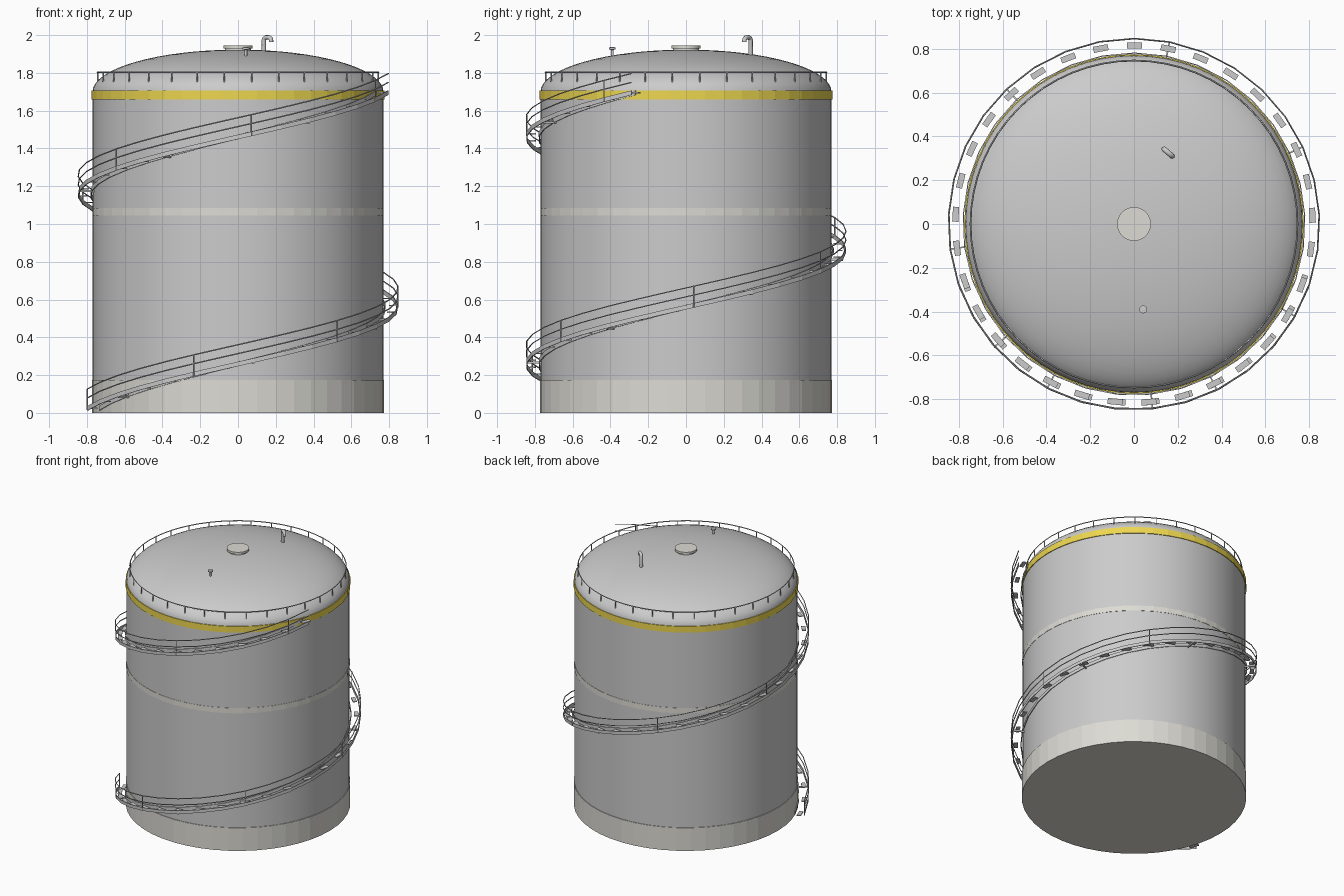
import bpy, bmesh, math
from mathutils import Vector, Matrix

if "Cube" in bpy.data.objects:
    bpy.data.objects.remove(bpy.data.objects["Cube"])

START, STEP, N = math.radians(199.6), math.radians(10.88), 46
Z0, Z1 = 0.024, 1.695


def material(name, rgb):
    m = bpy.data.materials.new(name)
    m.diffuse_color = (*rgb, 1)
    m.use_nodes = True
    m.node_tree.nodes["Principled BSDF"].inputs["Base Color"].default_value = m.diffuse_color
    return m


YELLOW = material("yellow_paint", (0.85, 0.68, 0.08))
PALE = material("pale_concrete", (0.72, 0.71, 0.66))


def finish(name, bm, mat=None, smooth=False):
    bmesh.ops.recalc_face_normals(bm, faces=bm.faces)
    me = bpy.data.meshes.new(name)
    bm.to_mesh(me)
    bm.free()
    ob = bpy.data.objects.new(name, me)
    bpy.context.collection.objects.link(ob)
    if mat:
        me.materials.append(mat)
    if smooth:
        bpy.ops.object.select_all(action='DESELECT')
        bpy.context.view_layer.objects.active = ob
        ob.select_set(True)
        bpy.ops.object.shade_smooth_by_angle(angle=math.radians(35))
    return ob


def lathe(name, profile, n=48, mat=None, smooth=False, at=(0, 0)):
    bm = bmesh.new()
    vs = [bm.verts.new((r, 0, z)) for r, z in profile]
    es = [bm.edges.new(p) for p in zip(vs, vs[1:])]
    bmesh.ops.spin(bm, geom=vs + es, cent=(0, 0, 0), axis=(0, 0, 1),
                   angle=math.tau, steps=n, use_duplicate=False)
    bmesh.ops.remove_doubles(bm, verts=bm.verts, dist=1e-5)
    ob = finish(name, bm, mat, smooth)
    ob.location = (*at, 0)
    return ob


def wire(name, paths, radius, cyclic=False, res=0):
    cu = bpy.data.curves.new(name, 'CURVE')
    cu.dimensions = '3D'
    cu.bevel_depth, cu.bevel_resolution, cu.use_fill_caps = radius, res, True
    for pts in paths:
        s = cu.splines.new('POLY')
        s.points.add(len(pts) - 1)
        for p, co in zip(s.points, pts):
            p.co = (*co, 1)
        s.use_cyclic_u = cyclic
    ob = bpy.data.objects.new(name, cu)
    bpy.context.collection.objects.link(ob)
    return ob


def helix(k, r, dz=0.0):
    a = START + k * STEP
    return Vector((r * math.cos(a), r * math.sin(a), Z0 + (Z1 - Z0) * k / N + dz))


def stringer(name, r, t=0.005, h=0.024):
    bm = bmesh.new()
    rings = [[bm.verts.new(helix(k, r + dr, dz)) for dr, dz in
              ((-t/2, -h/2), (t/2, -h/2), (t/2, h/2), (-t/2, h/2))] for k in range(N + 1)]
    for a, b in zip(rings, rings[1:]):
        for i in range(4):
            bm.faces.new((a[i], a[(i+1) % 4], b[(i+1) % 4], b[i]))
    bm.faces.new(rings[0])
    bm.faces.new(rings[-1])
    return finish(name, bm)


def boxes_on_stair(name, ks, r, size, dz=0.0):
    bm = bmesh.new()
    for k in ks:
        m = (Matrix.Translation(helix(k, r, dz)) @ Matrix.Rotation(START + k*STEP, 4, 'Z')
             @ Matrix.Diagonal((*size, 1)))
        bmesh.ops.create_cube(bm, size=1, matrix=m)
    return finish(name, bm)


def band(name, r, z0, z1, mat):
    return lathe(name, [(0.75, z0), (r, z0), (r, z1), (0.75, z1), (0.75, z0)], mat=mat)


# tank shell, base and painted bands
lathe("tank_shell", [(0, 0.01), (0.769, 0.01), (0.769, 1.70)], n=64, smooth=True)
lathe("base_ring", [(0, 0), (0.774, 0), (0.774, 0.175), (0.76, 0.175)], mat=PALE)
band("middle_band", 0.7715, 1.045, 1.085, PALE)
band("yellow_band", 0.775, 1.66, 1.707, YELLOW)

# domed roof
roof = [(0.77 * math.cos(t), 1.70 + 0.223 * math.sin(t))
        for t in (i * math.pi / 32 for i in range(16))] + [(0, 1.923)]
lathe("roof_dome", roof, n=64, smooth=True)

# roof fittings
lathe("roof_hatch", [(0, 1.90), (0.068, 1.90), (0.068, 1.93), (0.077, 1.93),
                     (0.077, 1.946), (0, 1.946)], n=32, mat=PALE, smooth=True)
lathe("small_vent", [(0, 1.88), (0.007, 1.88), (0.007, 1.922), (0.018, 1.925),
                     (0.018, 1.935), (0, 1.937)], n=16, smooth=True, at=(0.042, -0.39))
path = [(0, 1.86), (0, 1.973), (0.004, 1.983), (0.014, 1.988), (0.036, 1.988),
        (0.046, 1.983), (0.05, 1.973), (0.05, 1.963)]
wire("gooseneck_vent", [[(0.137 + 0.76*d, 0.342 - 0.65*d, z) for d, z in path]], 0.012, res=2)

# low roof rail with posts
ring = [(0.746 * math.cos(a), 0.746 * math.sin(a)) for a in (i * math.tau / 64 for i in range(64))]
wire("roof_rail", [[(x, y, 1.803) for x, y in ring]], 0.004, cyclic=True)
wire("roof_rail_posts", [[(x, y, 1.75), (x, y, 1.803)] for x, y in ring[1::2]], 0.004)

# spiral stair
stringer("inner_stringer", 0.780)
stringer("outer_stringer", 0.845)
boxes_on_stair("stair_treads", range(N + 1), 0.815, (0.028, 0.068, 0.007))
boxes_on_stair("stair_brackets", range(2, N, 5), 0.805, (0.08, 0.007, 0.012), -0.012)
for name, dz in (("stair_mid_rail", 0.055), ("stair_top_rail", 0.102)):
    wire(name, [[helix(k, 0.847, dz) for k in range(N + 1)]], 0.0035)
wire("stair_rail_posts", [[helix(k, 0.847, -0.01), helix(k, 0.847, 0.102)]
                          for k in range(0, N, 5)], 0.0035)
